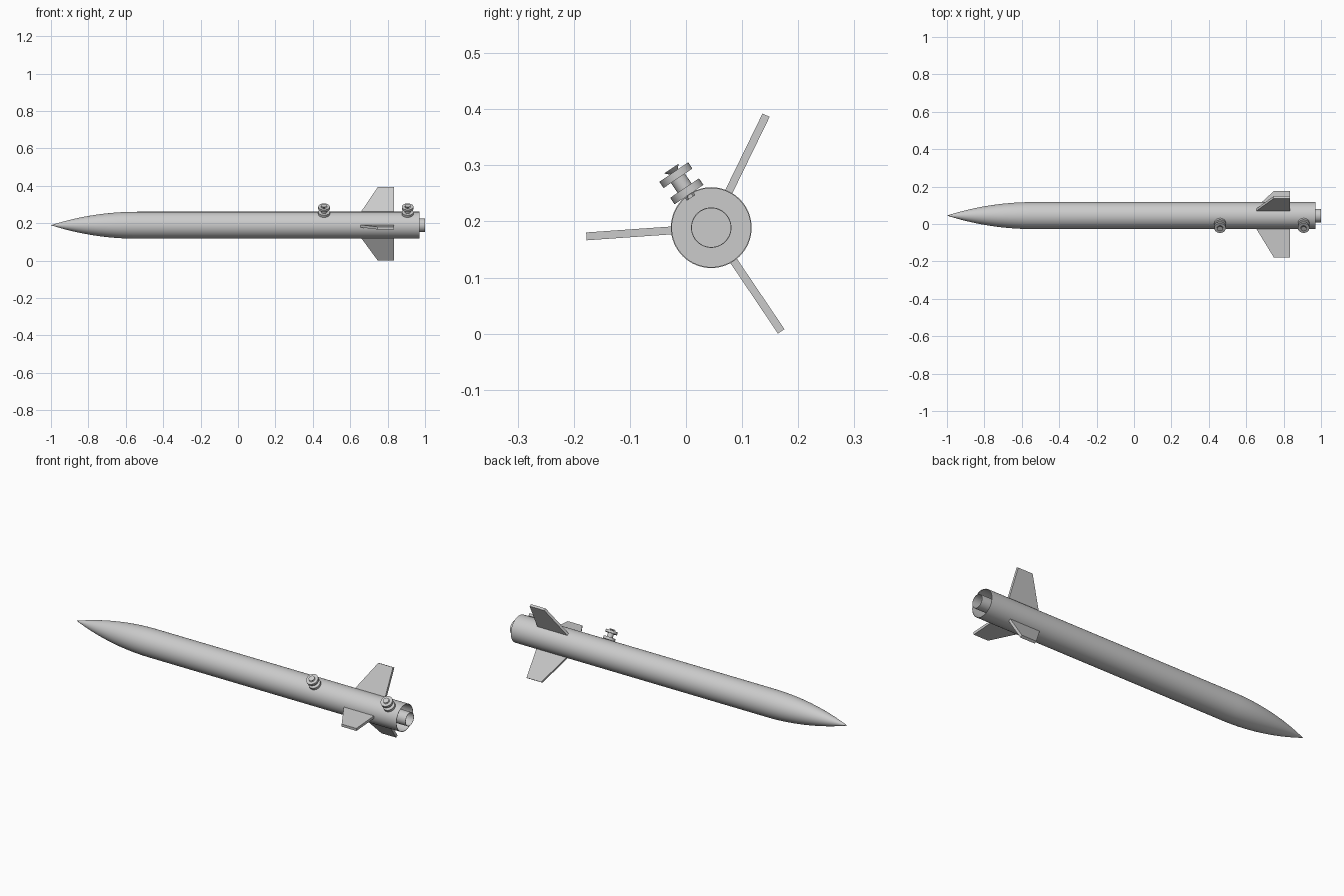
import bpy, bmesh
from math import sin, cos, pi, radians, sqrt
from mathutils import Matrix, Vector

if "Cube" in bpy.data.objects:
    bpy.data.objects.remove(bpy.data.objects["Cube"])

CY, CZ, R = 0.045, 0.189, 0.072      # rocket axis position and body radius
AXIS = Matrix.Translation((0, CY, CZ))


def finish(name, bm, matrix, smooth=True):
    bmesh.ops.remove_doubles(bm, verts=bm.verts, dist=1e-6)
    bmesh.ops.recalc_face_normals(bm, faces=bm.faces)
    bm.transform(matrix)
    mesh = bpy.data.meshes.new(name)
    bm.to_mesh(mesh)
    bm.free()
    ob = bpy.data.objects.new(name, mesh)
    bpy.context.collection.objects.link(ob)
    if smooth:
        bpy.ops.object.select_all(action='DESELECT')
        ob.select_set(True)
        bpy.context.view_layer.objects.active = ob
        bpy.ops.object.shade_smooth_by_angle(angle=radians(30))
    return ob


def lathe(name, profile, matrix=AXIS, sides=64, closed=False):
    """Revolve (x, radius) points around the local x axis."""
    bm = bmesh.new()
    verts = [bm.verts.new((x, 0, r)) for x, r in profile]
    pairs = list(zip(verts, verts[1:])) + ([(verts[-1], verts[0])] if closed else [])
    edges = [bm.edges.new(p) for p in pairs]
    bmesh.ops.spin(bm, geom=verts + edges, cent=(0, 0, 0), axis=(1, 0, 0),
                   angle=2 * pi, steps=sides, use_merge=True)
    return finish(name, bm, matrix)


# Nose cone: tangent ogive with a straight shoulder
L = 0.46
rho = (R * R + L * L) / (2 * R)
ogive = [(-1 + L * i / 28, max(0, sqrt(rho**2 - (L - L * i / 28)**2) + R - rho))
         for i in range(29)]
lathe("nose_cone", ogive + [(-0.107, R), (-0.107, 0.0)])

# Hollow body tube, centring rings and motor tube
lathe("body_tube", [(-0.107, R), (0.97, R), (0.97, R - 0.002), (-0.107, R - 0.002)], closed=True)
for i, x in enumerate((0.64, 0.845)):
    lathe(f"centring_ring_{i}", [(x, 0.0355), (x, R - 0.001), (x + 0.008, R - 0.001),
                                 (x + 0.008, 0.0355)], closed=True)
lathe("motor_tube", [(0.5, 0), (0.5, 0.036), (1.0, 0.036), (1.0, 0.0345), (0.6, 0.0345), (0.6, 0)])

# Three swept fins running through the wall to the motor tube
FIN = [(0.655, 0.036), (0.655, R), (0.747, 0.223), (0.835, 0.223), (0.835, 0.036)]
for i in range(3):
    bm = bmesh.new()
    face = bm.faces.new([bm.verts.new((x, r, -0.007)) for x, r in FIN])
    ext = bmesh.ops.extrude_face_region(bm, geom=[face])
    bmesh.ops.translate(bm, vec=(0, 0, 0.014),
                        verts=[v for v in ext['geom'] if isinstance(v, bmesh.types.BMVert)])
    finish(f"fin_{i}", bm, AXIS @ Matrix.Rotation(radians(64 + 120 * i), 4, 'X'), False)

# Rail buttons: spool with countersunk screw, and a nut inside the tube
BUTTON = [(0.071, 0), (0.071, 0.031), (0.085, 0.031), (0.085, 0.015), (0.106, 0.015),
          (0.106, 0.031), (0.1195, 0.031), (0.1195, 0.016), (0.112, 0.008), (0.112, 0)]
SCREW = [(0.064, 0), (0.064, 0.006), (0.117, 0.006), (0.127, 0.0155), (0.127, 0)]
NUT = [(0.064, 0), (0.064, 0.009), (0.0695, 0.009), (0.0695, 0)]
for i, x in enumerate((0.46, 0.907)):
    # local x points radially outwards at 124 degrees
    m = (Matrix.Translation((x, CY, CZ)) @ Matrix.Rotation(radians(124), 4, 'X')
         @ Matrix.Rotation(pi / 2, 4, 'Z'))
    lathe(f"rail_button_{i}", BUTTON, m, 40)
    lathe(f"button_screw_{i}", SCREW, m, 24)
    lathe(f"button_nut_{i}", NUT, m, 6)
